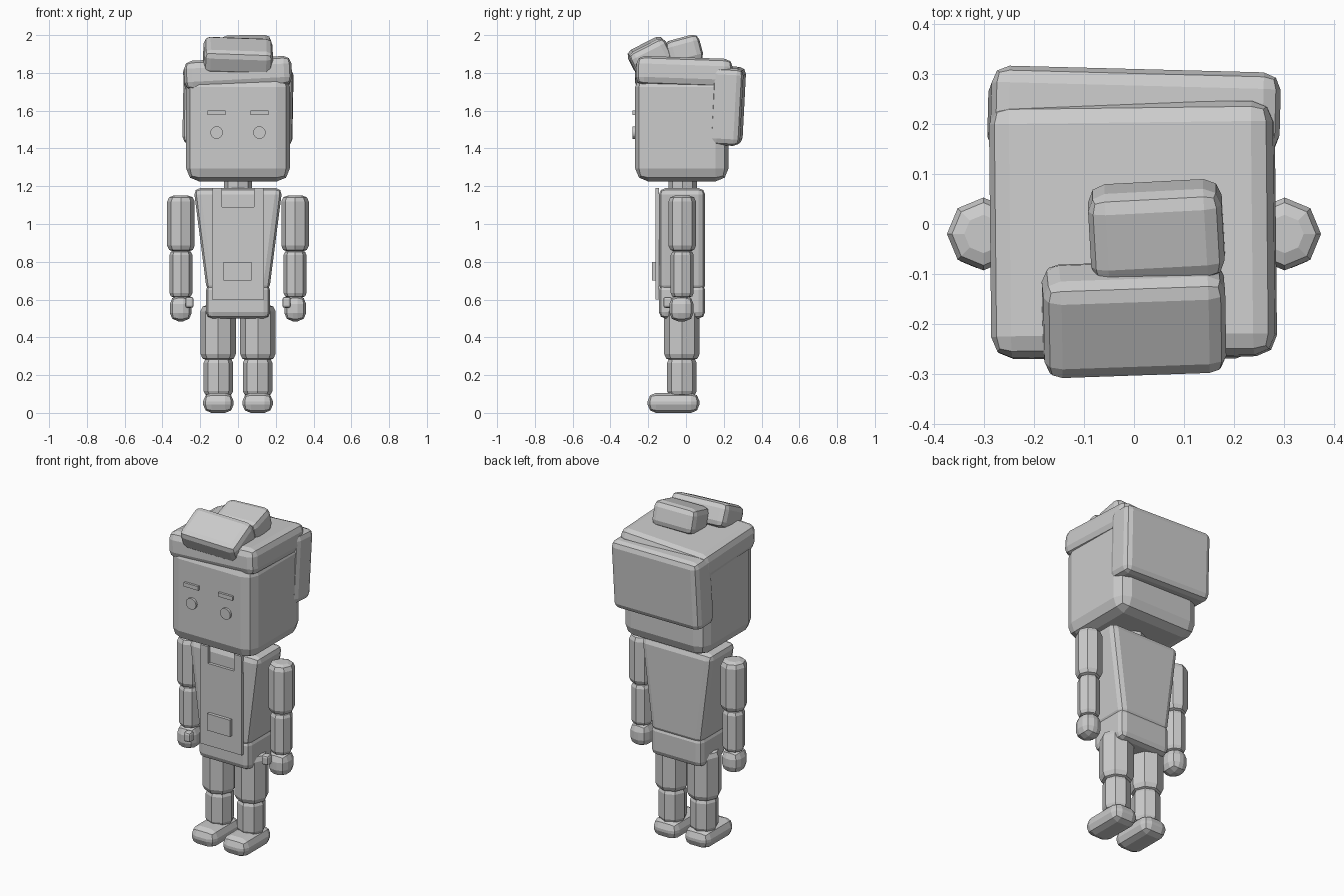
import bpy, bmesh
from math import radians
from mathutils import Vector

if "Cube" in bpy.data.objects:
    bpy.data.objects.remove(bpy.data.objects["Cube"], do_unlink=True)

GREY = (0.6, 0.6, 0.6, 1.0)
mat = bpy.data.materials.new("plain_grey")
mat.use_nodes = True
mat.diffuse_color = GREY
mat.node_tree.nodes["Principled BSDF"].inputs["Base Color"].default_value = GREY


def finish(name, bm, loc, rot=(0, 0, 0)):
    bmesh.ops.recalc_face_normals(bm, faces=bm.faces)
    mesh = bpy.data.meshes.new(name)
    bm.to_mesh(mesh)
    bm.free()
    mesh.materials.append(mat)
    obj = bpy.data.objects.new(name, mesh)
    obj.location = loc
    obj.rotation_euler = [radians(a) for a in rot]
    bpy.context.collection.objects.link(obj)
    return obj


def bevel(bm, edges, width, segments=2):
    bmesh.ops.bevel(bm, geom=edges, offset=width, segments=segments,
                    profile=0.5, affect='EDGES', clamp_overlap=True)


def box(name, loc, size, round_by=0.0, rot=(0, 0, 0), taper=1.0):
    """Rounded box; taper is the bottom width relative to the top."""
    bm = bmesh.new()
    bmesh.ops.create_cube(bm, size=1)
    bmesh.ops.scale(bm, vec=Vector(size), verts=bm.verts)
    for v in bm.verts:
        if v.co.z < 0:
            v.co.x *= taper
    if round_by:
        bevel(bm, bm.edges[:], round_by)
    return finish(name, bm, loc, rot)


def prism(name, loc, radius, height, round_by=0.0, sides=8, rot=(0, 0, 0)):
    """Many-sided post with softened end rims."""
    bm = bmesh.new()
    bmesh.ops.create_cone(bm, cap_ends=True, segments=sides, radius1=radius,
                          radius2=radius, depth=height)
    if round_by:
        rims = [e for e in bm.edges if abs(e.verts[0].co.z - e.verts[1].co.z) < 0.001]
        bevel(bm, rims, round_by)
    return finish(name, bm, loc, rot)


# Head and neck
box("head", (0, -0.022, 1.51), (0.55, 0.495, 0.57), 0.07)
prism("neck", (0, -0.018, 1.2), 0.075, 0.12)

# Hair blocks
box("hair_cap", (-0.002, -0.012, 1.792), (0.57, 0.51, 0.155), 0.042, (-2, -3, 0.7))
box("hair_back", (0, 0.222, 1.625), (0.58, 0.16, 0.41), 0.035, (-3, 1, -1.5))
box("hair_tuft_front", (0, -0.19, 1.888), (0.365, 0.215, 0.14), 0.035, (27, 2, 2))
box("hair_tuft_rear", (0.045, -0.014, 1.915), (0.268, 0.185, 0.145), 0.035, (15, -1, 3))

# Torso and pelvis
box("torso", (0, -0.021, 0.915), (0.47, 0.245, 0.55), 0.035, taper=0.7)
box("pelvis", (0, -0.021, 0.592), (0.34, 0.245, 0.185), 0.035)

# Apron with pocket
box("apron_panel", (0, -0.152, 0.845), (0.275, 0.018, 0.49))
box("apron_pocket", (-0.003, -0.17, 0.75), (0.15, 0.02, 0.1))

# Paired parts
for side, s in (("left", 1), ("right", -1)):
    box(f"{side}_apron_strap", (s * 0.11, -0.152, 1.13), (0.05, 0.018, 0.12))
    prism(f"{side}_eye", (s * 0.113, -0.273, 1.484), 0.033, 0.02, sides=20, rot=(90, 0, 0))
    box(f"{side}_eyebrow", (s * 0.113, -0.273, 1.588), (0.095, 0.02, 0.024))
    prism(f"{side}_upper_arm", (s * 0.302, -0.02, 1.002), 0.073, 0.297, 0.032)
    prism(f"{side}_forearm", (s * 0.302, -0.02, 0.735), 0.061, 0.25, 0.025)
    box(f"{side}_hand", (s * 0.303, -0.024, 0.553), (0.116, 0.128, 0.136), 0.045)
    box(f"{side}_thumb", (s * 0.257, -0.097, 0.585), (0.044, 0.046, 0.058), 0.012)
    prism(f"{side}_thigh", (s * 0.105, -0.022, 0.425), 0.094, 0.295, 0.035)
    prism(f"{side}_shin", (s * 0.104, -0.022, 0.19), 0.078, 0.2, 0.025)
    box(f"{side}_foot", (s * 0.104, -0.066, 0.053), (0.162, 0.275, 0.106), 0.045)
